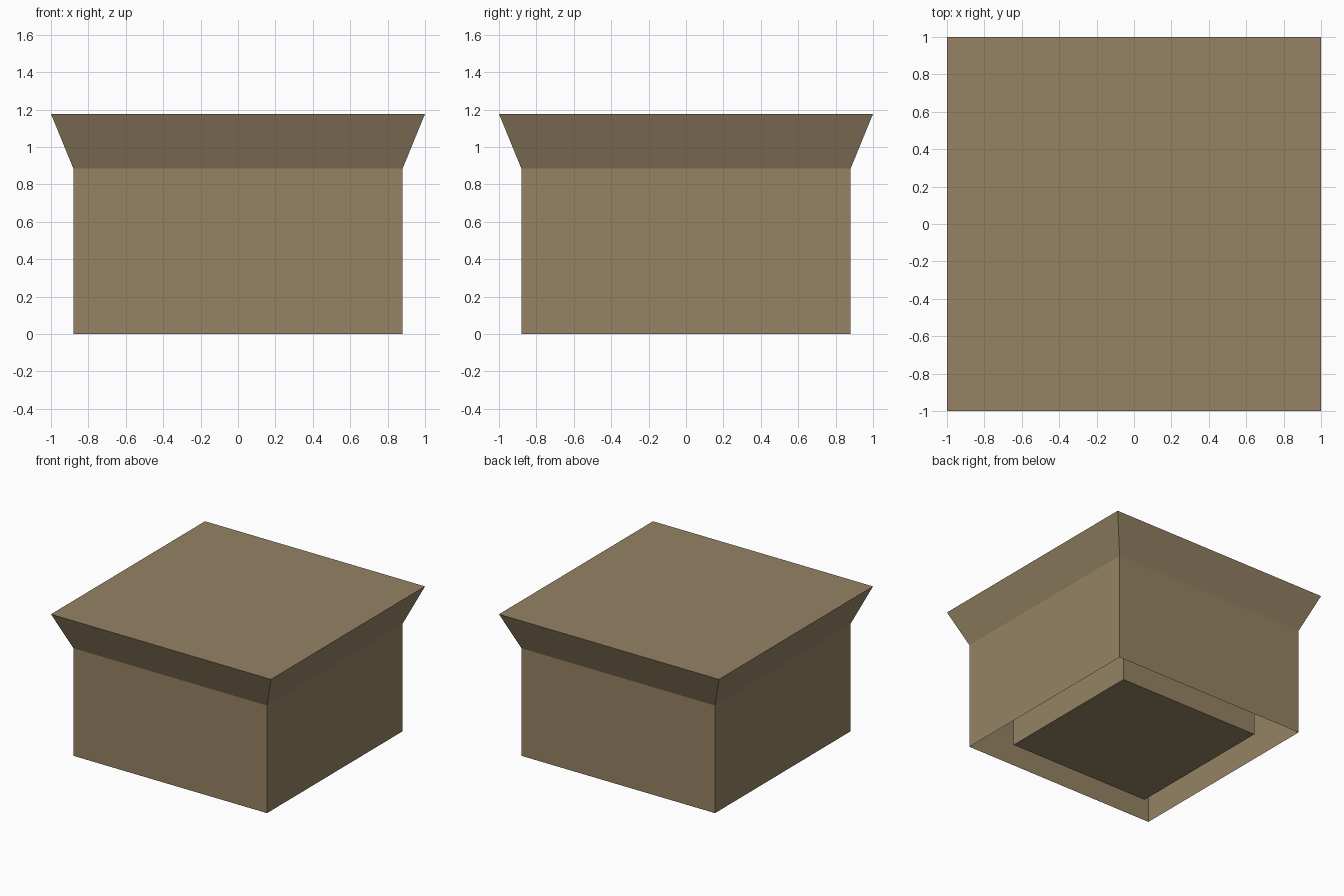
import bpy
import bmesh

if "Cube" in bpy.data.objects:
    bpy.data.objects.remove(bpy.data.objects["Cube"])

# One flat brown for the whole model
brown = bpy.data.materials.new("warm_brown")
brown.diffuse_color = (0.300, 0.225, 0.127, 1.0)
brown.use_nodes = True
brown.node_tree.nodes["Principled BSDF"].inputs["Base Color"].default_value = brown.diffuse_color


def square_loft(name, profile, cap_bottom=False, cap_top=False):
    """Skin square rings given as (half width, height), bottom to top."""
    bm = bmesh.new()
    rings = []
    for h, z in profile:
        rings.append([bm.verts.new((sx * h, sy * h, z))
                      for sx, sy in ((-1, -1), (1, -1), (1, 1), (-1, 1))])
    for lo, hi in zip(rings, rings[1:]):
        for i in range(4):
            j = (i + 1) % 4
            bm.faces.new((lo[i], lo[j], hi[j], hi[i]))
    if cap_bottom:
        bm.faces.new(rings[0][::-1])
    if cap_top:
        bm.faces.new(rings[-1])
    mesh = bpy.data.meshes.new(name)
    bm.to_mesh(mesh)
    bm.free()
    mesh.materials.append(brown)
    obj = bpy.data.objects.new(name, mesh)
    bpy.context.collection.objects.link(obj)
    return obj


# Thin outer shell: straight walls, flared rim, flat lid, open underneath
square_loft("outer_shell", [(0.88, 0.0), (0.88, 0.884), (1.0, 1.177)], cap_top=True)

# Inner core hanging from the lid, its closed underside level with the ground
square_loft("inner_core", [(0.643, 0.0), (0.643, 1.177)], cap_bottom=True)
